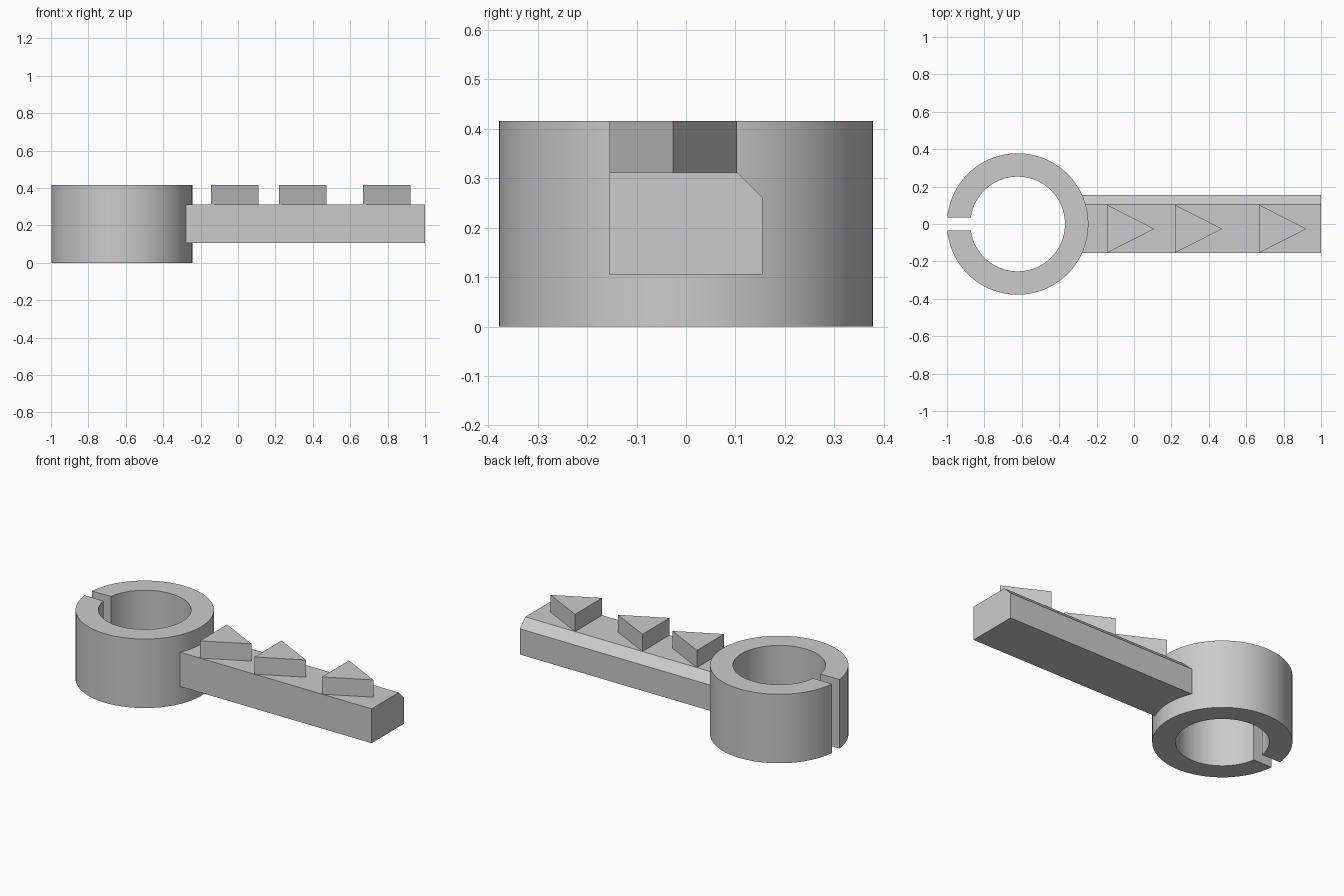
import bpy
import bmesh
import math
from mathutils import Vector

cube = bpy.data.objects.get("Cube")
if cube:
    bpy.data.objects.remove(cube, do_unlink=True)

grey = bpy.data.materials.new("plain_grey")
grey.use_nodes = True
colour = (0.6, 0.6, 0.6, 1)
grey.diffuse_color = colour
grey.node_tree.nodes["Principled BSDF"].inputs["Base Color"].default_value = colour


def extruded(name, points, faces, direction):
    """Extrude a flat set of faces into a closed solid."""
    bm = bmesh.new()
    verts = [bm.verts.new(p) for p in points]
    base = [bm.faces.new([verts[i] for i in f]) for f in faces]
    top = bmesh.ops.extrude_face_region(bm, geom=base, use_keep_orig=True)
    moved = [g for g in top["geom"] if isinstance(g, bmesh.types.BMVert)]
    bmesh.ops.translate(bm, verts=moved, vec=Vector(direction))
    bmesh.ops.recalc_face_normals(bm, faces=bm.faces)
    mesh = bpy.data.meshes.new(name)
    bm.to_mesh(mesh)
    bm.free()
    mesh.materials.append(grey)
    obj = bpy.data.objects.new(name, mesh)
    bpy.context.collection.objects.link(obj)
    return obj


# Shared dimensions
HEIGHT = 0.416
BAR_LOW, BAR_HIGH = 0.105, 0.312
SIDE, BEVEL = 0.155, 0.052
OUTER, INNER, CENTRE = 0.378, 0.253, -0.622
SLOT, STEPS = 0.035, 96


# Split ring: a slot with parallel walls opens towards -x
def arc(radius):
    end = math.pi - math.asin(SLOT / radius)
    angles = [-end + 2 * end * i / STEPS for i in range(STEPS + 1)]
    return [(CENTRE + radius * math.cos(a), radius * math.sin(a), 0) for a in angles]


n = STEPS + 1
strip = [(i, i + 1, n + i + 1, n + i) for i in range(STEPS)]
ring = extruded("split_ring", arc(OUTER) + arc(INNER), strip, (0, 0, HEIGHT))
bpy.ops.object.select_all(action="DESELECT")
ring.select_set(True)
bpy.context.view_layer.objects.active = ring
bpy.ops.object.shade_smooth_by_angle(angle=math.radians(30))

# Handle bar with one chamfered top edge, rooted inside the ring wall
start = -0.32
section = [(-SIDE, BAR_LOW), (SIDE, BAR_LOW), (SIDE, BAR_HIGH - BEVEL),
           (SIDE - BEVEL, BAR_HIGH), (-SIDE, BAR_HIGH)]
extruded("handle_bar", [(start, y, z) for y, z in section],
         [range(len(section))], (1 - start, 0, 0))

# Raised triangular arrows pointing along the bar
back = SIDE - BEVEL
for number, x in enumerate((-0.145, 0.218, 0.668), 1):
    triangle = [(x, -SIDE, BAR_HIGH), (x + 0.254, (back - SIDE) / 2, BAR_HIGH),
                (x, back, BAR_HIGH)]
    extruded(f"arrow_{number}", triangle, [range(3)], (0, 0, HEIGHT - BAR_HIGH))
